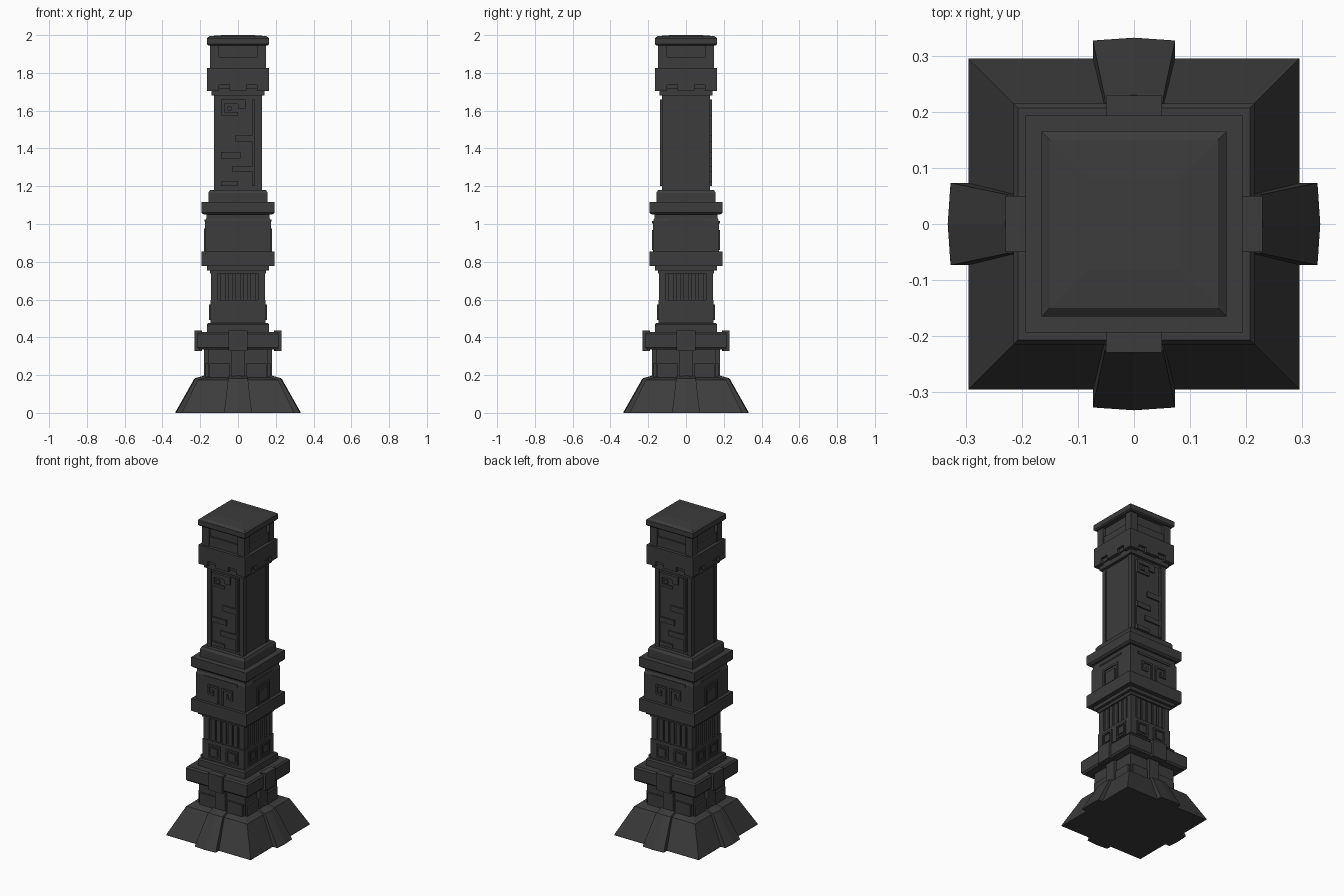
import bpy, bmesh, math
from mathutils import Matrix, Vector

if "Cube" in bpy.data.objects:
    bpy.data.objects.remove(bpy.data.objects["Cube"])

stone = bpy.data.materials.new("dark_stone")
stone.diffuse_color = (0.045, 0.045, 0.045, 1)
stone.use_nodes = True
stone.node_tree.nodes["Principled BSDF"].inputs["Base Color"].default_value = stone.diffuse_color
ALL, FB, LR = (0, 1, 2, 3), (0, 2), (1, 3)


def finish(name, bm):
    bmesh.ops.recalc_face_normals(bm, faces=bm.faces)
    me = bpy.data.meshes.new(name)
    bm.to_mesh(me)
    bm.free()
    ob = bpy.data.objects.new(name, me)
    bpy.context.collection.objects.link(ob)
    me.materials.append(stone)


def loft(bm, rings):
    """Skin a stack of closed rings, capping both ends."""
    vs = [[bm.verts.new(p) for p in r] for r in rings]
    n = len(vs[0])
    for a, b in zip(vs, vs[1:]):
        for i in range(n):
            bm.faces.new((a[i], a[(i + 1) % n], b[(i + 1) % n], b[i]))
    bm.faces.new(vs[0][::-1])
    bm.faces.new(vs[-1])


def square_stack(name, profile):
    """Square tower from (half width, z) points."""
    bm = bmesh.new()
    loft(bm, [[(-h, -h, z), (h, -h, z), (h, h, z), (-h, h, z)] for h, z in profile])
    finish(name, bm)


def slabs(name, rects, inner, outer, faces=ALL, mirror=False):
    """Raised rectangles (x0, x1, z0, z1) on the chosen sides."""
    bm = bmesh.new()
    if mirror:
        rects = rects + [(-b, -a, c, d) for a, b, c, d in rects]
    for k in faces:
        rot = Matrix.Rotation(k * math.pi / 2, 3, 'Z')
        for x0, x1, z0, z1 in rects:
            loft(bm, [[rot @ Vector(p) for p in ((x0, -outer, z), (x1, -outer, z),
                                                 (x1, -inner, z), (x0, -inner, z))]
                      for z in (z0, z1)])
    finish(name, bm)


def posts(name, inner, outer, z0, z1):
    """Four square corner posts."""
    bm = bmesh.new()
    for sx in (-1, 1):
        for sy in (-1, 1):
            loft(bm, [[(sx * a, sy * b, z) for a, b in ((inner, inner), (outer, inner),
                                                        (outer, outer), (inner, outer))]
                      for z in (z0, z1)])
    finish(name, bm)


def frame(cx, cz, h, t):
    """Four bars forming a square frame."""
    return [(cx - h, cx + h, cz + h - t, cz + h), (cx - h, cx + h, cz - h, cz - h + t),
            (cx - h, cx - h + t, cz - h + t, cz + h - t),
            (cx + h - t, cx + h, cz - h + t, cz + h - t)]


# Sloped foot
square_stack("foot", [(0.295, 0), (0.295, 0.006), (0.213, 0.175), (0.165, 0.19)])

# Flared ramps on each side of the foot, with slightly bowed fronts
bm = bmesh.new()
for k in ALL:
    rot = Matrix.Rotation(k * math.pi / 2, 3, 'Z')
    rings = []
    for w, d, z in ((0.073, 0.332, 0), (0.073, 0.330, 0.006), (0.052, 0.23, 0.183), (0.046, 0.18, 0.197)):
        rings.append([rot @ Vector(p) for p in ((-w, -d + 0.005, z), (0, -d, z),
                                                (w, -d + 0.005, z), (w, -0.1, z), (-w, -0.1, z))])
    loft(bm, rings)
finish("foot_ramps", bm)

# Lower body, straps, and collar with clasps
square_stack("lower_body", [(0.16, 0.17), (0.16, 0.34)])
slabs("lower_straps", [(-0.036, 0.036, 0.18, 0.34)], 0.15, 0.18)
slabs("lower_panels", [(0.042, 0.15, 0.18, 0.262)], 0.15, 0.172, mirror=True)
square_stack("collar", [(0.207, 0.335), (0.215, 0.345), (0.215, 0.418), (0.207, 0.428)])
slabs("collar_clasps", [(-0.05, 0.05, 0.328, 0.435)], 0.19, 0.229)
square_stack("collar_step", [(0.165, 0.42), (0.165, 0.467), (0.158, 0.475)])

# Tile band with paired square tiles
square_stack("tile_band", [(0.146, 0.47), (0.146, 0.597)])
slabs("tile_frames", frame(0.062, 0.533, 0.042, 0.011), 0.14, 0.153, mirror=True)
slabs("tile_centres", [(0.04, 0.084, 0.511, 0.555)], 0.14, 0.151, mirror=True)

# Fluted section
square_stack("fluted_core", [(0.128, 0.59), (0.128, 0.745)])
posts("fluted_corners", 0.105, 0.142, 0.597, 0.74)
slabs("flutes", [(x - 0.014, x + 0.014, 0.597, 0.74) for x in (-0.08, -0.04, 0, 0.04, 0.08)],
      0.12, 0.138)

# Middle block between two ledges
square_stack("lower_ledge", [(0.148, 0.737), (0.148, 0.755), (0.165, 0.755), (0.165, 0.777),
                             (0.193, 0.777), (0.193, 0.855)])
square_stack("middle_block", [(0.174, 0.85), (0.174, 1.015), (0.168, 1.03), (0.168, 1.06)])
square_stack("upper_ledge", [(0.182, 1.05), (0.193, 1.06), (0.193, 1.117), (0.157, 1.117),
                             (0.157, 1.165), (0.148, 1.18)])
slabs("middle_lines_front", [(-0.12, 0.12, 1.003, 1.017)], 0.16, 0.179, FB)
slabs("middle_lines_side", [(-0.095, 0.095, 1.013, 1.023)], 0.16, 0.177, LR)
slabs("hook_carvings", [(0.01, 0.022, 0.862, 0.968), (0.022, 0.088, 0.956, 0.968),
                        (0.076, 0.088, 0.905, 0.956), (0.045, 0.076, 0.905, 0.917),
                        (0.045, 0.057, 0.917, 0.937)], 0.165, 0.181, FB, True)
slabs("square_carvings", frame(0, 0.91, 0.065, 0.013) + [(-0.042, 0.042, 0.868, 0.944)],
      0.165, 0.18, LR)

# Upper shaft with corner posts and carved front and back panels
square_stack("shaft", [(0.121, 1.17), (0.121, 1.69)])
posts("shaft_corners", 0.1, 0.128, 1.17, 1.69)
slabs("shaft_panel", [(-0.09, 0.09, 1.2, 1.66)], 0.11, 0.128, FB)
slabs("shaft_carvings", [(-0.088, 0.04, 1.635, 1.66), (-0.088, -0.072, 1.575, 1.635),
                         (-0.055, -0.035, 1.6, 1.622), (-0.072, 0.0, 1.575, 1.592),
                         (0.0, 0.04, 1.61, 1.635),
                         (-0.012, 0.09, 1.435, 1.47), (-0.09, 0.012, 1.348, 1.38),
                         (-0.03, 0.09, 1.275, 1.307), (-0.09, 0.0, 1.2, 1.225),
                         (0.078, 0.09, 1.2, 1.66)], 0.12, 0.137, FB)

# Stepped crown band with teeth on its lower edge
square_stack("crown_neck", [(0.14, 1.68), (0.14, 1.72)])
square_stack("crown_band", [(0.163, 1.737), (0.163, 1.825)])
posts("crown_corner_teeth", 0.1, 0.163, 1.705, 1.74)
slabs("crown_middle_teeth", [(-0.045, 0.045, 1.708, 1.74)], 0.13, 0.163)
square_stack("crown_fill", [(0.148, 1.715), (0.148, 1.74)])

# Head with recessed windows and low domed cap
square_stack("head_core", [(0.142, 1.82), (0.142, 1.885), (0.131, 1.885), (0.131, 1.955)])
posts("head_corners", 0.1, 0.149, 1.82, 1.955)
square_stack("cap", [(0.158, 1.945), (0.165, 1.952), (0.165, 1.983), (0.15, 1.995), (0.08, 2.0)])
